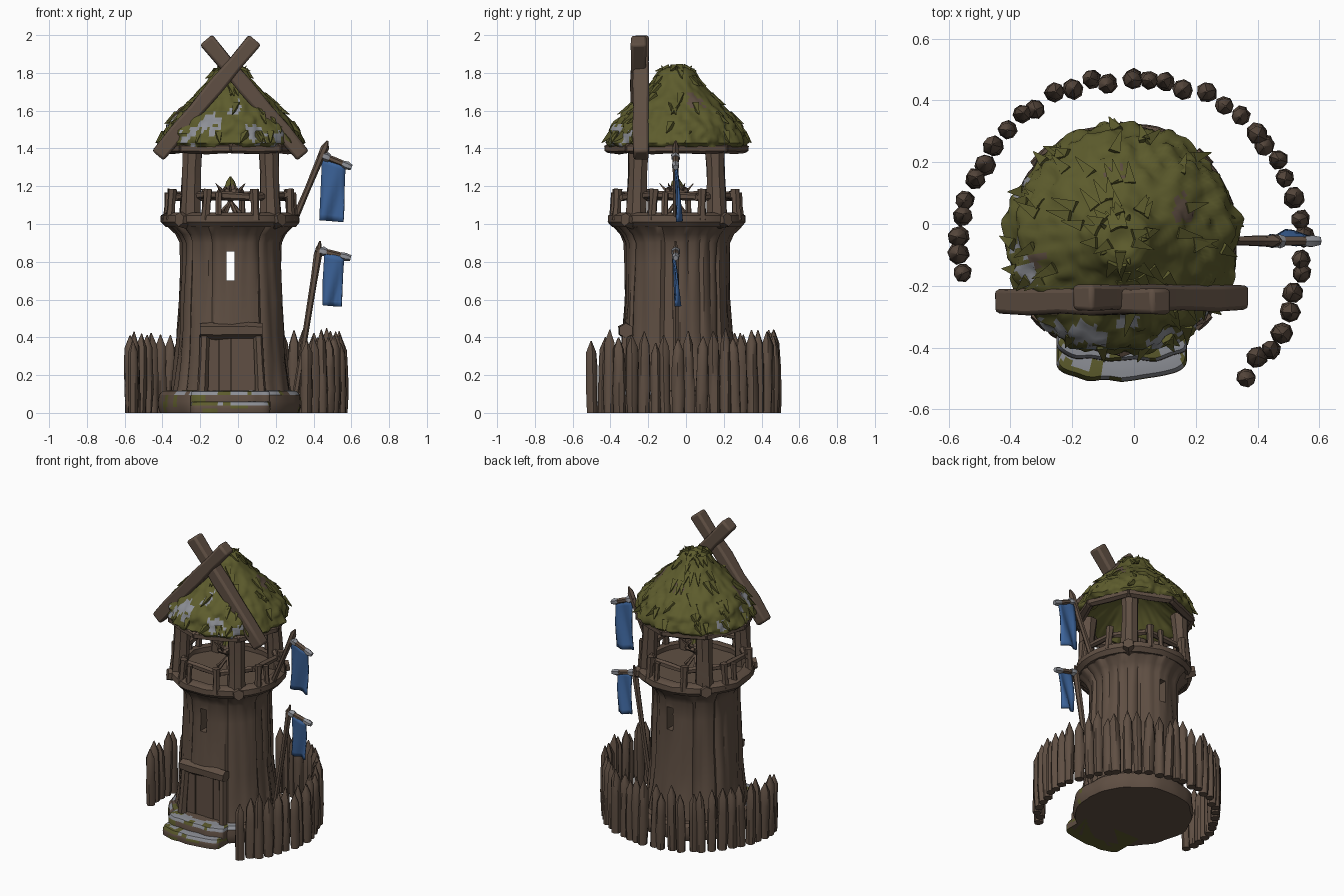
import bpy, bmesh, math, random
from mathutils import Vector, noise

random.seed(4)
cube = bpy.data.objects.get("Cube")
if cube:
    bpy.data.objects.remove(cube, do_unlink=True)

CX, CY = -0.04, -0.05          # tower axis


def material(name, rgb):
    m = bpy.data.materials.new(name)
    m.use_nodes = True
    m.diffuse_color = (*rgb, 1)
    bsdf = m.node_tree.nodes["Principled BSDF"]
    bsdf.inputs["Base Color"].default_value = (*rgb, 1)
    bsdf.inputs["Roughness"].default_value = 0.9
    return m


WOOD = material("brown wood", (0.115, 0.078, 0.056))
MOSS = material("green moss", (0.110, 0.107, 0.026))
STONE = material("pale grey", (0.27, 0.28, 0.31))
BLUE = material("blue cloth", (0.045, 0.125, 0.32))


def finish(name, bm, mats, smooth=35):
    bmesh.ops.recalc_face_normals(bm, faces=bm.faces[:])
    me = bpy.data.meshes.new(name)
    bm.to_mesh(me)
    bm.free()
    for m in mats:
        me.materials.append(m)
    ob = bpy.data.objects.new(name, me)
    bpy.context.collection.objects.link(ob)
    bpy.ops.object.select_all(action='DESELECT')
    ob.select_set(True)
    bpy.context.view_layer.objects.active = ob
    if smooth:
        bpy.ops.object.shade_smooth_by_angle(angle=math.radians(smooth))
    return ob


def skin(bm, rings, loop=False):
    """Join vertex rings with quads, capping the ends unless looped."""
    n = len(rings[0])
    pairs = list(zip(rings, rings[1:])) + ([(rings[-1], rings[0])] if loop else [])
    for a, b in pairs:
        for i in range(n):
            j = (i + 1) % n
            bm.faces.new((a[i], a[j], b[j], b[i]))
    if not loop:
        bm.faces.new(rings[0][::-1])
        bm.faces.new(rings[-1])


def lathe(bm, profile, n, shape, loop=False):
    rings = []
    for r, z in profile:
        ring = []
        for i in range(n):
            a = 2 * math.pi * i / n
            q = shape(r, z, i)
            ring.append(bm.verts.new((CX + q * math.cos(a), CY + q * math.sin(a), z)))
        rings.append(ring)
    skin(bm, rings, loop)


def log(bm, p0, p1, radii, sides=8, stops=None, rough=0.08):
    """Hewn log from p0 to p1, with a radius at each stop."""
    p0, p1 = Vector(p0), Vector(p1)
    q = (p1 - p0).to_track_quat('Z', 'Y')
    stops = stops or [k / (len(radii) - 1) for k in range(len(radii))]
    rings = []
    for r, t in zip(radii, stops):
        ring = []
        for i in range(sides):
            a = 2 * math.pi * (i + 0.5) / sides
            d = r * (1 + random.uniform(-rough, rough))
            ring.append(bm.verts.new(p0.lerp(p1, t) + q @ Vector((d * math.cos(a), d * math.sin(a), 0))))
        rings.append(ring)
    skin(bm, rings)


def box(bm, x0, x1, y0, y1, z0, z1):
    res = bmesh.ops.create_cube(bm, size=1)
    for v in res["verts"]:
        v.co = ((x0 + x1) / 2 + v.co.x * (x1 - x0), (y0 + y1) / 2 + v.co.y * (y1 - y0),
                (z0 + z1) / 2 + v.co.z * (z1 - z0))


def polar(deg, r, z):
    a = math.radians(deg)
    return (CX + r * math.cos(a), CY + r * math.sin(a), z)


def paint(bm, spots, index, wobble):
    """Give faces near a spot (centre, radius) another material."""
    for f in bm.faces:
        c = f.calc_center_median()
        for p, r in spots:
            if (c - Vector(p)).length < r + wobble * noise.noise(c * 28):
                f.material_index = index


# Tower body of upright planks with uneven seams
PLANKS = 26
lift = [random.uniform(-0.009, 0.009) for _ in range(PLANKS)]
seam = [random.choice((0.0, 0.005, 0.012)) for _ in range(PLANKS)]


def plank(r, z, i):
    groove = seam[i // 4] if i % 4 == 0 else 0
    return r + lift[i // 4] - groove + 0.014 * noise.noise((i * 0.35, z * 4, 0))


bm = bmesh.new()
lathe(bm, [(0.328, 0.08), (0.315, 0.16), (0.30, 0.28), (0.287, 0.42), (0.278, 0.6), (0.273, 0.78),
           (0.274, 0.90), (0.295, 0.945), (0.335, 0.985), (0.335, 1.025)], PLANKS * 4, plank)
tower = finish("tower_body", bm, [WOOD], 40)

# Doorway recess and arrow slit
bm = bmesh.new()
box(bm, -0.17, 0.10, -0.6, -0.305, 0.115, 0.42)
box(bm, -0.062, -0.018, -0.6, 0.5, 0.70, 0.855)
cutter = finish("opening_cutter", bm, [WOOD], 0)
cutter.hide_render = True
bpy.context.view_layer.objects.active = tower
mod = tower.modifiers.new("openings", 'BOOLEAN')
mod.operation, mod.solver, mod.object = 'DIFFERENCE', 'EXACT', cutter
bpy.ops.object.modifier_apply(modifier=mod.name)
bpy.data.objects.remove(cutter, do_unlink=True)

# Door frame and door planks
bm = bmesh.new()
log(bm, (-0.20, -0.318, 0.435), (0.13, -0.318, 0.435), [0.04, 0.045, 0.042, 0.045, 0.04], 6)
for side in (-1, 1):
    log(bm, (-0.035 + side * 0.155, -0.335, 0.1), (-0.035 + side * 0.14, -0.315, 0.42), [0.03, 0.026, 0.027], 6)
for k in range(4):
    x = -0.168 + k * 0.067
    box(bm, x, x + 0.065, -0.318 + 0.004 * (k % 2), -0.29, 0.11, 0.42)
finish("door_frame", bm, [WOOD], 30)

# Round base with mossy stains
bm = bmesh.new()
lathe(bm, [(0.365, 0), (0.375, 0.03), (0.375, 0.06), (0.37, 0.095), (0.352, 0.115), (0.32, 0.118)], 80,
      lambda r, z, i: r + 0.02 * noise.noise((i * 0.22, z * 3, 2)))
for f in bm.faces:
    c = f.calc_center_median()
    if c.y < -0.15 and c.z > 0.08 and noise.noise(c * 9) > 0.0:
        f.material_index = 1
    elif c.y < -0.1 and noise.noise(c * 13) > 0.22:
        f.material_index = 2
finish("base", bm, [WOOD, STONE, MOSS], 30)

# Two front steps, pale and worn on top
bm = bmesh.new()
ARC = 28
for top, reach, half in ((0.058, 0.455, 0.21), (0.114, 0.392, 0.21)):
    rings = []
    for z, s in ((0, 1), (top * 0.4, 1.005), (top - 0.018, 1), (top, 0.975), (top + 0.002, 0.94),
                 (top + 0.003, 0.9), (top + 0.003, 0.86), (top + 0.003, 0.8)):
        ring = [bm.verts.new((CX + half * s, CY - 0.2, z))]
        for k in range(ARC + 1):
            c = math.cos(math.pi * k / ARC)
            x = half * math.copysign(abs(c) ** 0.75, c)
            y = reach * (0.87 + 0.13 * math.sin(math.pi * k / ARC)) + 0.012 * noise.noise((x * 14, top * 40, 1))
            ring.append(bm.verts.new((CX + x * s, CY - y * s, z)))
        ring.append(bm.verts.new((CX - half * s, CY - 0.2, z)))
        rings.append(ring)
    skin(bm, rings)
    for f in bm.faces:
        c = f.calc_center_median()
        if top - 0.012 < c.z < top + 0.01:
            f.material_index = 1 if noise.noise(c * 14) > -0.22 else 2
        elif c.z < top - 0.012 and not f.material_index and noise.noise(c * 13) > 0.25:
            f.material_index = 2
finish("front_steps", bm, [WOOD, STONE, MOSS], 30)

# Platform ring with beam ends
bm = bmesh.new()
lathe(bm, [(0.30, 0.99), (0.345, 0.985), (0.368, 1.01), (0.365, 1.045), (0.34, 1.06), (0.30, 1.055)], 32,
      lambda r, z, i: r + 0.014 * noise.noise((i * 1.1, z * 9, 5)), loop=True)
for k in range(4):
    log(bm, polar(45 + 90 * k, 0.27, 1.01), polar(45 + 90 * k, 0.385, 1.025), [0.04, 0.043, 0.036], 6)
finish("platform_ring", bm, [WOOD], 40)

# Railing
bm = bmesh.new()
for k in range(8):
    a = 22.5 + 45 * k
    log(bm, polar(a, 0.345, 1.02), polar(a + random.uniform(-2, 2), 0.335, 1.185), [0.026, 0.021, 0.025], 6)
    log(bm, polar(a - 4, 0.322, 1.14 + 0.016 * (k % 2)), polar(a + 49, 0.322, 1.156 - 0.016 * (k % 2)),
        [0.018, 0.023, 0.017], 6)
    if k % 2:
        log(bm, polar(a + 12, 0.345, 1.02), polar(a + 12, 0.335, 1.165), [0.02, 0.017, 0.019], 6)
finish("railing", bm, [WOOD], 30)

# Four corner posts carrying the roof
bm = bmesh.new()
for k in range(4):
    log(bm, polar(45 + 90 * k, 0.305, 1.0), polar(45 + 90 * k, 0.285, 1.42), [0.06, 0.054, 0.051, 0.058], 8)
finish("roof_posts", bm, [WOOD], 30)

# Eave ring of short beams
bm = bmesh.new()
for k in range(8):
    log(bm, polar(45 * k - 2, 0.362, 1.40), polar(45 * k + 47, 0.362, 1.40), [0.025, 0.03, 0.024], 6)
finish("eave_ring", bm, [WOOD], 30)

# Mossy thatch roof with bare patches
profile = [(0.01, 1.62), (0.15, 1.55), (0.31, 1.41), (0.36, 1.408), (0.378, 1.43), (0.36, 1.48), (0.335, 1.53),
           (0.292, 1.58), (0.24, 1.63), (0.19, 1.68), (0.14, 1.73), (0.11, 1.77), (0.088, 1.81),
           (0.05, 1.828), (0.008, 1.815)]
fine = [(a[0] + (b[0] - a[0]) * t / 3, a[1] + (b[1] - a[1]) * t / 3)
        for a, b in zip(profile, profile[1:]) for t in range(3)] + profile[-1:]


def thatch(r, z, i):
    a = 2 * math.pi * i / 150
    p = Vector((math.cos(a) * r, math.sin(a) * r, z))
    return r + min(r, 0.25) * (0.07 * noise.noise(p * 9) + 0.09 * noise.noise(p * 24))


bm = bmesh.new()
lathe(bm, fine, 150, thatch)
paint(bm, [((-0.15, -0.36, 1.54), 0.065), ((0.09, -0.37, 1.48), 0.05), ((-0.02, -0.3, 1.61), 0.035),
           ((-0.25, -0.33, 1.47), 0.04), ((0.2, -0.3, 1.46), 0.04), ((-0.33, -0.17, 1.53), 0.055),
           ((-0.36, 0.14, 1.47), 0.03), ((-0.39, -0.06, 1.48), 0.028)], 1, 0.06)
paint(bm, [((-0.06, 0.17, 1.66), 0.025), ((0.16, 0.05, 1.65), 0.04), ((-0.29, -0.1, 1.58), 0.04)], 2, 0.04)
finish("thatch_roof", bm, [MOSS, STONE, WOOD], 50)

# Leafy tufts lying down the slope
bm = bmesh.new()
outer = profile[4:-1]
for k in range(85):
    j = int((len(outer) - 1) * random.random() ** 1.4)
    (r0, z0), (r1, z1) = outer[j], outer[j + 1]
    a, turn = random.uniform(0, 360), random.uniform(-7, 7)
    log(bm, polar(a, r1 - 0.012, z1), polar(a + turn, r0 + random.uniform(0.012, 0.026), z0), [0.026, 0.002], 4)
for a in range(0, 360, 72):
    log(bm, polar(a, 0.05, 1.79), polar(a, 0.085, 1.838), [0.02, 0.002], 4)
finish("roof_tufts", bm, [MOSS], 60)

# Crossed gable beams
bm = bmesh.new()
for s in (-1, 1):
    y = -0.245 + 0.006 * s
    log(bm, (CX + s * 0.385, y, 1.362), (CX - s * 0.13, y, 1.975), [0.056, 0.061, 0.057, 0.061, 0.056, 0.06], 4, rough=0.05)
beams = finish("crossed_beams", bm, [WOOD], 40)
bev = beams.modifiers.new("worn_edges", 'BEVEL')
bev.width, bev.segments = 0.014, 2

# Brazier of crossed sticks with a mossy tip
bm = bmesh.new()
for k in range(6):
    log(bm, polar(60 * k, 0.075, 1.03), polar(60 * k + 180, 0.06, 1.19), [0.012, 0.01, 0.011], 5)
    log(bm, polar(60 * k, 0.06, 1.17), polar(60 * k + 60, 0.06, 1.17), [0.016, 0.016], 5)
    log(bm, polar(60 * k + 30, 0.05, 1.17), polar(60 * k + 30, 0.09, 1.215), [0.012, 0.002], 4)
log(bm, (CX, CY, 1.15), (CX, CY, 1.22), [0.055, 0.045, 0.02], 7, rough=0.2)
finish("brazier", bm, [WOOD], 30)
bm = bmesh.new()
log(bm, (CX, CY, 1.195), (CX, CY, 1.252), [0.036, 0.025, 0.004], 6, rough=0.2)
finish("brazier_tip", bm, [MOSS], 0)

# Palisade of uneven pointed stakes, open at the front
bm = bmesh.new()
COUNT = 37
for k in range(COUNT):
    a = math.radians(-48 + 237 * k / (COUNT - 1) + random.uniform(-1.4, 1.4))
    r = 0.553 + random.uniform(-0.012, 0.012)
    x, y = -0.01 + r * math.cos(a), -0.08 + r * math.sin(a)
    h, w = random.uniform(0.37, 0.45), random.uniform(0.88, 1.06)
    log(bm, (x, y, 0), (x + random.uniform(-0.01, 0.01), y + random.uniform(-0.01, 0.01), h),
        [w * q for q in (0.030, 0.034, 0.032, 0.029, 0.003)], 8, [0, 0.3, 0.6, 0.84, 1], 0.1)
finish("palisade", bm, [WOOD], 45)

# Banners on leaning poles: foot, tip, bar ends, cloth corners as (x, z)
FY = -0.055
for name, foot, tip, bar0, bar1, cloth in (
        ("upper", (0.29, 1.0), (0.475, 1.44), (0.43, 1.37), (0.60, 1.30), ((0.445, 1.355), (0.57, 1.31), (0.43, 1.02), (0.555, 1.01))),
        ("lower", (0.30, 0.06), (0.435, 0.91), (0.41, 0.865), (0.595, 0.82), ((0.455, 0.85), (0.56, 0.825), (0.45, 0.57), (0.55, 0.562)))):
    f, t, b0, b1 = (Vector((p[0], FY, p[1])) for p in (foot, tip, bar0, bar1))
    bm = bmesh.new()
    log(bm, f, t, [0.018, 0.016, 0.019, 0.021, 0.005], 6, [0, 0.4, 0.75, 0.92, 1])
    log(bm, b0, b1, [0.015, 0.017, 0.014], 6)
    finish(name + "_banner_pole", bm, [WOOD], 30)
    bm = bmesh.new()
    log(bm, b0.lerp(b1, 0.12), b0.lerp(b1, 0.32), [0.02, 0.026, 0.02], 6)
    log(bm, b0.lerp(b1, 0.72), b0.lerp(b1, 1.01), [0.018, 0.022, 0.015], 6)
    finish(name + "_pole_binding", bm, [STONE], 30)
    bm = bmesh.new()
    res = bmesh.ops.create_grid(bm, x_segments=6, y_segments=10, size=0.5)
    tl, tr, bl, br = (Vector((p[0], 0, p[1])) for p in cloth)
    for v in res["verts"]:
        u, w = v.co.x + 0.5, 0.5 - v.co.y
        p = tl.lerp(tr, u).lerp(bl.lerp(br, u), w)
        p.y = FY - 0.005 + 0.022 * w + 0.011 * math.sin(u * 7 + w * 4) * (0.3 + w)
        v.co = p
    banner = finish(name + "_banner", bm, [BLUE], 60)
    thick = banner.modifiers.new("cloth", 'SOLIDIFY')
    thick.thickness = 0.009
